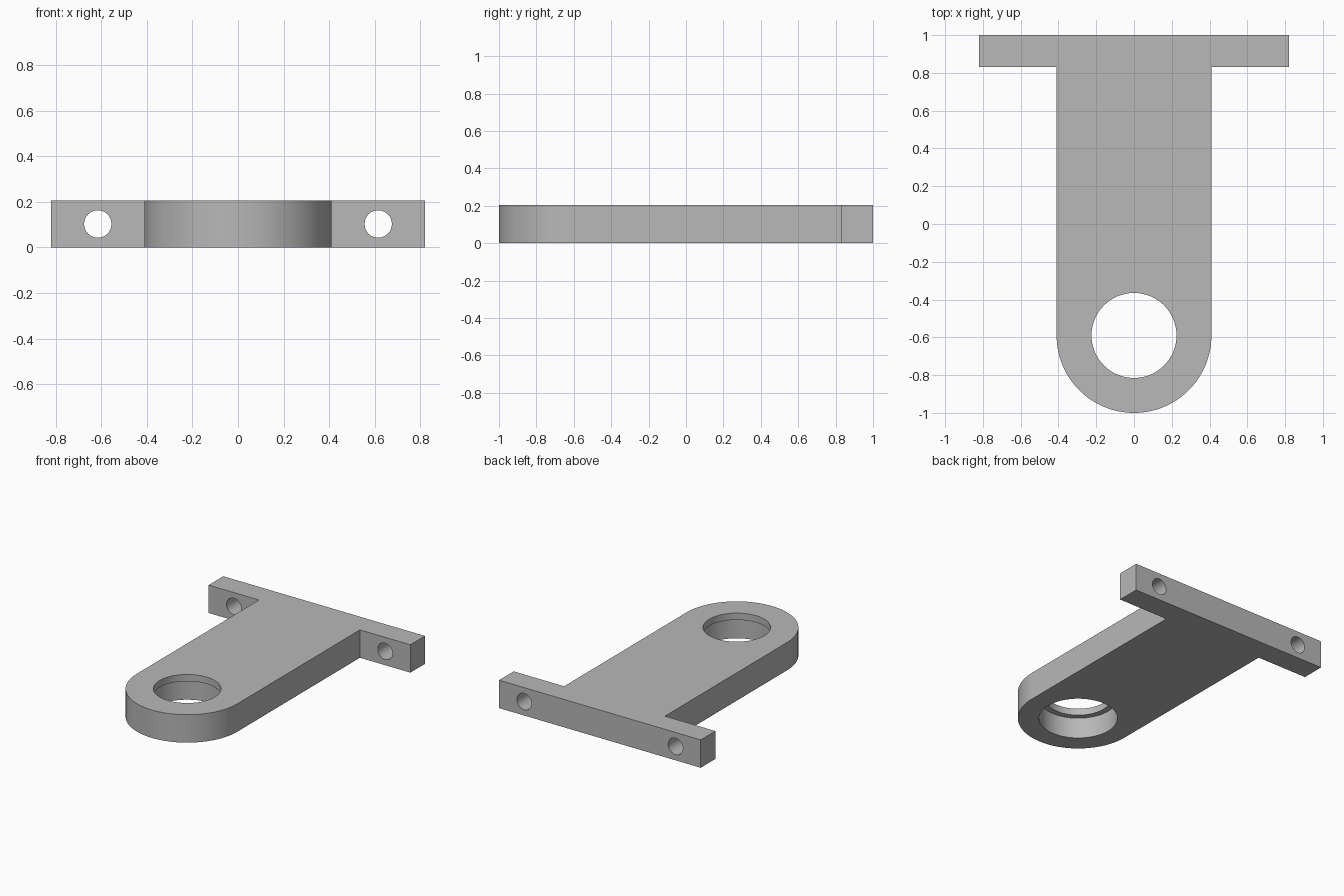
import bpy
import bmesh
import math

THICK = 0.205       # plate thickness
HALF_ARM = 0.41     # half width of arm, also the end radius
HALF_FLANGE = 0.82
EYE_Y = HALF_ARM - 1
LIP = 0.05          # thin rim left above the counterbore

if "Cube" in bpy.data.objects:
    bpy.data.objects.remove(bpy.data.objects["Cube"], do_unlink=True)

grey = bpy.data.materials.new("plain grey")
grey.use_nodes = True
colour = (0.48, 0.48, 0.48, 1)
grey.diffuse_color = colour
grey.node_tree.nodes["Principled BSDF"].inputs["Base Color"].default_value = colour


def extruded(name, outline, height):
    """Extrude a closed xy outline up from z = 0."""
    bm = bmesh.new()
    face = bm.faces.new([bm.verts.new((x, y, 0)) for x, y in outline])
    result = bmesh.ops.extrude_face_region(bm, geom=[face])
    top = [v for v in result["geom"] if isinstance(v, bmesh.types.BMVert)]
    bmesh.ops.translate(bm, verts=top, vec=(0, 0, height))
    bmesh.ops.recalc_face_normals(bm, faces=bm.faces)
    mesh = bpy.data.meshes.new(name)
    bm.to_mesh(mesh)
    bm.free()
    mesh.materials.append(grey)
    obj = bpy.data.objects.new(name, mesh)
    bpy.context.collection.objects.link(obj)
    return obj


def drill(target, radius, depth, location, tilt=0):
    """Subtract a cylinder, then remove the cutter."""
    bpy.ops.mesh.primitive_cylinder_add(vertices=64, radius=radius, depth=depth,
                                        location=location, rotation=(tilt, 0, 0))
    cutter = bpy.context.object
    cutter.name = "hole_cutter"
    cutter.hide_render = True
    cutter.data.materials.append(grey)
    mod = target.modifiers.new("hole", "BOOLEAN")
    mod.operation = "DIFFERENCE"
    mod.solver = "EXACT"
    mod.object = cutter
    bpy.context.view_layer.objects.active = target
    bpy.ops.object.modifier_apply(modifier=mod.name)
    bpy.data.objects.remove(cutter, do_unlink=True)


# T-shaped plate with a round front end
steps = 64
outline = [(HALF_ARM * math.cos(a), EYE_Y + HALF_ARM * math.sin(a))
           for a in (math.pi * (1 + i / steps) for i in range(steps + 1))]
outline += [(HALF_ARM, 0.83), (HALF_FLANGE, 0.83), (HALF_FLANGE, 1),
            (-HALF_FLANGE, 1), (-HALF_FLANGE, 0.83), (-HALF_ARM, 0.83)]
bracket = extruded("mounting_bracket", outline, THICK)

# Through hole and wider counterbore from below
drill(bracket, 0.225, 1, (0, EYE_Y, 0))
drill(bracket, 0.267, 1, (0, EYE_Y, THICK - LIP - 0.5))

# Screw holes through the flange
for side in (-1, 1):
    drill(bracket, 0.06, 0.6, (side * 0.615, 0.92, THICK / 2), math.pi / 2)

# Smooth round walls, sharp edges
bpy.ops.object.select_all(action="DESELECT")
bracket.select_set(True)
bpy.context.view_layer.objects.active = bracket
bpy.ops.object.shade_smooth_by_angle(angle=math.radians(30))
